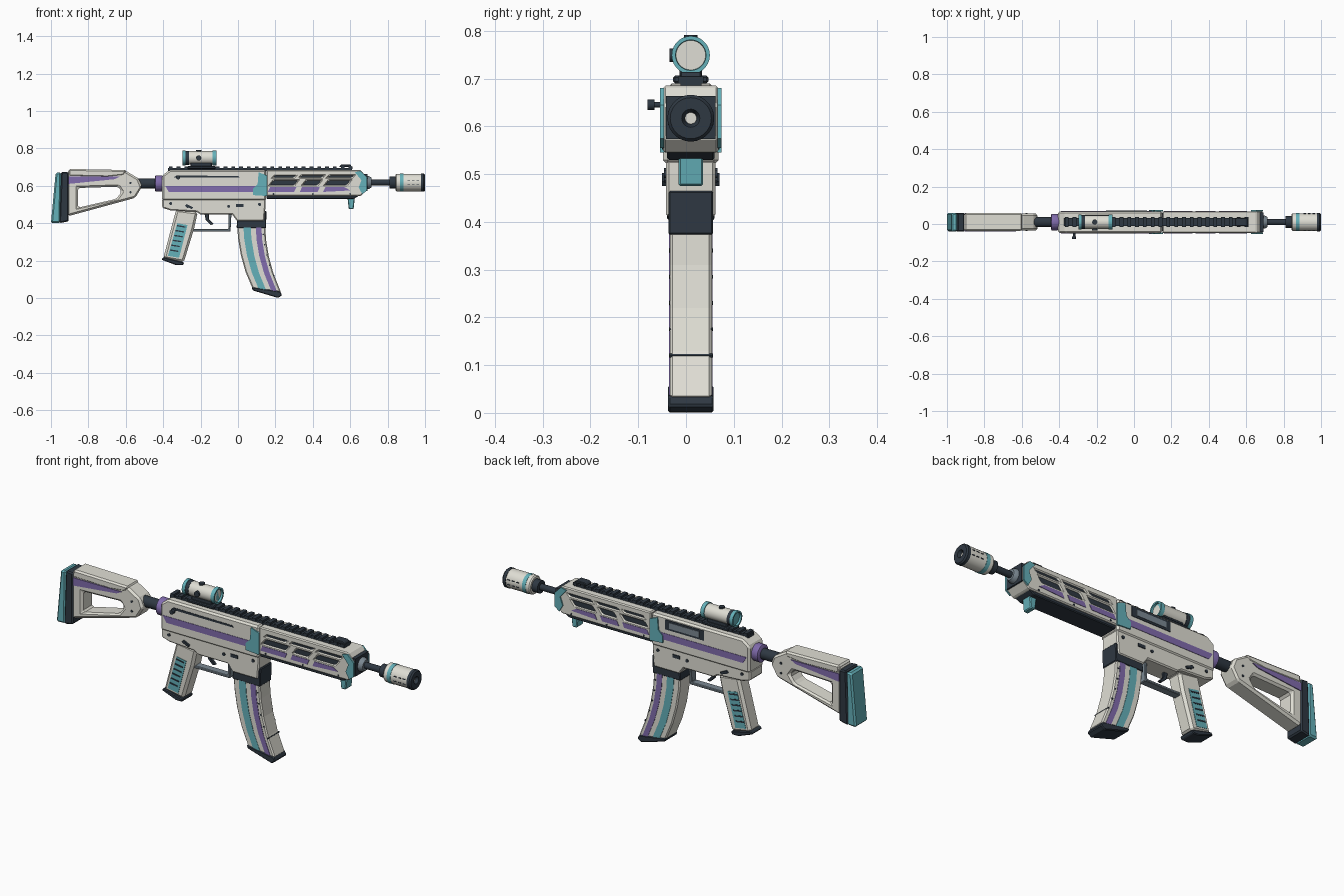
import bpy, bmesh, math

if "Cube" in bpy.data.objects:
    bpy.data.objects.remove(bpy.data.objects["Cube"])

YC = 0.01  # centre plane of the rifle


def material(name, r, g, b):
    m = bpy.data.materials.new(name)
    m.diffuse_color = (r, g, b, 1)
    m.use_nodes = True
    m.node_tree.nodes["Principled BSDF"].inputs["Base Color"].default_value = m.diffuse_color
    return m


WHITE = material("off_white", .74, .73, .66)
DARK = material("dark_slate", .028, .04, .055)
TEAL = material("teal", .13, .44, .49)
PURPLE = material("purple", .22, .15, .42)
STEEL = material("steel", .2, .25, .29)


def finish(name, bm, mat, bevel=0):
    bmesh.ops.recalc_face_normals(bm, faces=bm.faces[:])
    me = bpy.data.meshes.new(name)
    bm.to_mesh(me)
    bm.free()
    ob = bpy.data.objects.new(name, me)
    bpy.context.collection.objects.link(ob)
    me.materials.append(mat)
    if bevel:
        b = ob.modifiers.new("bevel", "BEVEL")
        b.width, b.segments, b.limit_method = bevel, 1, 'ANGLE'
    return ob


def add_prism(bm, pts, half, y, holes=()):
    edges = []
    for loop in (pts, *holes):
        vs = [bm.verts.new((x, y - half, z)) for x, z in loop]
        edges += [bm.edges.new((a, b)) for a, b in zip(vs, vs[1:] + vs[:1])]
    if holes:
        faces = [f for f in bmesh.ops.triangle_fill(bm, edges=edges, use_beauty=True)["geom"]
                 if isinstance(f, bmesh.types.BMFace)]
    else:
        faces = [bm.faces.new(vs)]
    ext = bmesh.ops.extrude_face_region(bm, geom=faces, use_keep_orig=True)["geom"]
    bmesh.ops.translate(bm, vec=(0, 2 * half, 0),
                        verts=[v for v in ext if isinstance(v, bmesh.types.BMVert)])


def prism(name, pts, half, mat, bevel=0, y=YC, holes=()):
    bm = bmesh.new()
    add_prism(bm, pts, half, y, holes)
    return finish(name, bm, mat, bevel)


def plates(name, shapes, half, mat, t=.002, sides=(-1, 1)):
    """Thin panels lying on both flanks of a part."""
    bm = bmesh.new()
    for s in sides:
        for pts in shapes:
            add_prism(bm, pts, t, YC + s * half)
    return finish(name, bm, mat)


def rect(x0, x1, z0, z1, lean=0):
    return [(x0, z0), (x1, z0), (x1 + lean, z1), (x0 + lean, z1)]


def lathe(name, prof, at, mat, axis="x", n=28):
    """Turn a (distance, radius) profile round an axis through 'at'."""
    bm = bmesh.new()
    rings = []
    for d, r in prof:
        ring = []
        for i in range(n):
            c, s = r * math.cos(math.tau * i / n), r * math.sin(math.tau * i / n)
            p = {"x": (d, c, s), "y": (c, d, s), "z": (c, s, d)}[axis]
            ring.append(bm.verts.new([a + b for a, b in zip(p, at)]))
        rings.append(ring)
    for a, b in zip(rings, rings[1:]):
        for i in range(n):
            j = (i + 1) % n
            bm.faces.new((a[i], a[j], b[j], b[i]))
    bm.faces.new(rings[0])
    bm.faces.new(rings[-1])
    ob = finish(name, bm, mat)
    bpy.ops.object.select_all(action='DESELECT')
    ob.select_set(True)
    bpy.context.view_layer.objects.active = ob
    bpy.ops.object.shade_smooth_by_angle(angle=math.radians(35))
    return ob


def cyl(name, d0, d1, r, at, mat, axis="x", n=28):
    return lathe(name, [(d0, r), (d1, r)], at, mat, axis, n)


# Stock with triangular opening, butt plate and pad
prism("stock", [(-.91, .685), (-.60, .68), (-.53, .638), (-.513, .595), (-.55, .535), (-.91, .437)],
      .045, WHITE, .01, holes=[[(-.855, .588), (-.64, .595), (-.622, .568), (-.65, .53), (-.855, .483)]])
prism("cheek_rest", [(-.905, .69), (-.595, .684), (-.61, .655), (-.70, .645), (-.905, .65)], .048, WHITE, .008)
plates("stock_stripe", [[(-.905, .61), (-.905, .65), (-.63, .65), (-.66, .635)]], .047, PURPLE)
prism("butt_plate", [(-.945, .675), (-.905, .672), (-.905, .41), (-.955, .40)], .05, DARK, .006)
prism("butt_pad", [(-.975, .67), (-.945, .672), (-.95, .402), (-1, .40)], .05, TEAL, .008)
for i, (x, z) in enumerate([(-.575, .615), (-.575, .565)]):
    cyl(f"stock_pin_{i}", -.048, .048, .006, (x, YC, z), DARK, "y", 10)

# Buffer tube and end collar
cyl("buffer_tube", -.54, -.40, .027, (0, YC, .612), DARK)
lathe("tube_collar", [(-.445, .035), (-.44, .044), (-.41, .044), (-.40, .04)], (0, YC, .612), PURPLE)

# Receiver
prism("upper_receiver", [(-.405, .52), (-.405, .655), (-.365, .685), (.15, .685), (.15, .52)], .058, WHITE, .009)
prism("lower_receiver", [(-.405, .53), (-.405, .482), (-.36, .468), (-.22, .46), (-.2, .445), (-.03, .445),
                         (-.005, .41), (.14, .41), (.148, .50), (.148, .53)], .052, WHITE, .006)
plates("receiver_stripe", [[(-.37, .567), (-.39, .60), (.10, .60), (.08, .567)]], .058, PURPLE)
plates("receiver_teal_panel", [[(.11, .672), (.155, .655), (.155, .545), (.08, .55), (.08, .585), (.105, .61)]],
       .06, TEAL, .004)
plates("receiver_slot", [[(-.345, .643), (-.33, .655), (.0, .652), (.01, .643)]], .058, DARK, sides=(-1,))
cyl("charging_handle_stem", -.075, -.04, .006, (-.32, 0, .645), DARK, "y", 12)
cyl("charging_handle_knob", -.081, -.066, .011, (-.32, 0, .645), DARK, "y", 16)
plates("ejection_port_frame", [rect(-.15, .07, .622, .672)], .058, DARK, .003, (1,))
plates("ejection_port_cover", [rect(-.125, .045, .632, .662)], .06, STEEL, .003, (1,))
for i, (x, z) in enumerate([(-.36, .505), (-.05, .49), (.115, .50), (-.27, .49)]):
    cyl(f"receiver_pin_{i}", -.056, .056, .008, (x, YC, z), DARK, "y", 12)
plates("selector_lever", [[(-.285, .492), (-.275, .502), (-.24, .485), (-.247, .475)]], .055, DARK, .005)
plates("magazine_catch", [rect(-.01, .03, .487, .503)], .053, DARK, .003)

# Handguard: slotted shell over a dark core
slots = [rect(.19, .30, .645, .655, .01), rect(.33, .45, .645, .655, .01), rect(.48, .61, .645, .655, .01),
         rect(.17, .30, .603, .628, .02), rect(.345, .425, .603, .628, .02), rect(.465, .58, .603, .628, .02)]
prism("handguard", [(.152, .685), (.655, .685), (.688, .645), (.688, .575), (.655, .545), (.152, .545)],
      .058, WHITE, .005, holes=slots)
prism("handguard_core", rect(.16, .693, .573, .663), .052, DARK)
prism("handguard_underside", [(.152, .55), (.66, .555), (.62, .53), (.152, .53)], .05, DARK, .004)
plates("handguard_stripe", [rect(.16, .30, .567, .592, .012), rect(.33, .425, .567, .592, .012),
                            [(.455, .567), (.60, .575), (.57, .592), (.467, .592)]], .058, PURPLE)
plates("handguard_teal_end", [[(.625, .672), (.655, .68), (.69, .645), (.69, .575), (.665, .555),
                               (.645, .59), (.66, .63)]], .06, TEAL, .004)
prism("hand_stop", [(.585, .54), (.625, .54), (.618, .475), (.592, .475)], .026, TEAL, .004)
for i, x in enumerate((.19, .40, .60)):
    cyl(f"handguard_screw_{i}", -.06, .06, .005, (x, YC, .556), DARK, "y", 10)

# Top rail with evenly spaced teeth, folded sight at the front
prism("top_rail", rect(-.375, .61, .68, .694), .022, DARK)
bm = bmesh.new()
for i in range(24):
    x = -.37 + i * .0418
    add_prism(bm, rect(x, x + .02, .69, .704), .027, YC)
finish("rail_teeth", bm, DARK)
prism("folded_sight", [(.54, .70), (.61, .70), (.60, .714), (.55, .714)], .022, DARK, .003)

# Optic
o = (0, YC, .749)
lathe("sight_tube", [(-.285, .036), (-.125, .036)], o, WHITE)
cyl("sight_dark_band", -.28, -.262, .0375, o, DARK)
lathe("sight_front_ring", [(-.135, .034), (-.135, .04), (-.115, .04), (-.115, .032), (-.125, .031)], o, TEAL)
lathe("sight_rear_ring", [(-.28, .034), (-.28, .04), (-.297, .04), (-.297, .032), (-.287, .031)], o, TEAL)
prism("sight_mount_base", rect(-.27, -.12, .69, .706), .037, DARK, .004)
prism("sight_mount_neck", rect(-.255, -.14, .70, .725), .024, DARK, .004)
cyl("sight_side_knob", -.045, -.03, .014, (-.21, YC, .749), DARK, "y", 16)
cyl("sight_top_knob", .03, .042, .014, (-.21, YC, .749), DARK, "z", 16)

# Barrel and muzzle device with bore
b = (0, YC, .617)
cyl("barrel", .68, .86, .016, b, DARK)
lathe("barrel_base_collar", [(.685, .036), (.70, .034), (.715, .026)], b, STEEL)
cyl("barrel_end_collar", .81, .85, .032, b, DARK)
lathe("muzzle_body", [(.842, .042), (.848, .047), (.985, .047)], b, WHITE)
cyl("muzzle_teal_ring", .866, .886, .0485, b, TEAL)
lathe("muzzle_cap", [(.978, .049), (.993, .049), (1, .043), (1, .019), (.985, .012), (.96, .012)], b, DARK)
bm = bmesh.new()
for s in (-1, 1):
    for x in (.905, .93, .955):
        for z in (.605, .629):
            add_prism(bm, rect(x, x + .014, z - .002, z + .002), .003, YC + s * .0445)
finish("muzzle_vents", bm, DARK)

# Magazine: stripes follow the curved edges
back = [(-.005, .40), (.0, .32), (.015, .23), (.04, .14), (.078, .05)]
front = [(.145, .40), (.15, .31), (.165, .22), (.19, .13), (.23, .03)]


def band(t0, t1, k=0):
    at = lambda t: [(a[0] + (c[0] - a[0]) * t, a[1] + (c[1] - a[1]) * t) for a, c in zip(back, front)][k:]
    return at(t0) + at(t1)[::-1]


prism("magazine", band(0, 1), .044, WHITE, .006)
plates("magazine_teal_stripe", [band(.22, .48)], .044, TEAL)
plates("magazine_purple_stripe", [band(.66, .86)], .044, PURPLE)
prism("magazine_well", [(-.008, .373), (.15, .373), (.152, .465), (.0, .465)], .047, DARK, .004)
prism("magazine_floor", [(.072, .058), (.08, .04), (.215, .0), (.236, .015), (.226, .035)], .048, DARK, .004)
for i in range(5):
    x, z = .135 + .004 * i + .0025 * i * i, .34 - .055 * i
    cyl(f"magazine_stud_{i}", -.046, .047, .004, (x, YC, z), DARK, "y", 8)

# Pistol grip with ribbed teal panel
prism("grip", [(-.33, .475), (-.215, .46), (-.235, .37), (-.29, .19), (-.40, .21), (-.35, .40)], .04, WHITE, .012)
prism("grip_cap", [(-.41, .205), (-.40, .218), (-.288, .19), (-.295, .175), (-.33, .175)], .042, DARK, .004)
plates("grip_panel", [[(-.325, .40), (-.27, .39), (-.315, .215), (-.375, .225)]], .04, TEAL)
plates("grip_ribs", [[(x, z), (x + .045, z - .008), (x + .042, z - .014), (x - .002, z - .007)]
                     for x, z in [(-.325 - .0075 * i, .39 - .026 * i) for i in range(6)]], .042, DARK)

# Trigger and guard
prism("trigger_guard", [(-.25, .355), (-.04, .355), (-.035, .45), (-.05, .45), (-.052, .368), (-.25, .368)],
      .02, STEEL, .003)
prism("trigger", [(-.18, .455), (-.155, .455), (-.155, .42), (-.13, .395), (-.145, .39), (-.172, .415)],
      .008, DARK, .002)
